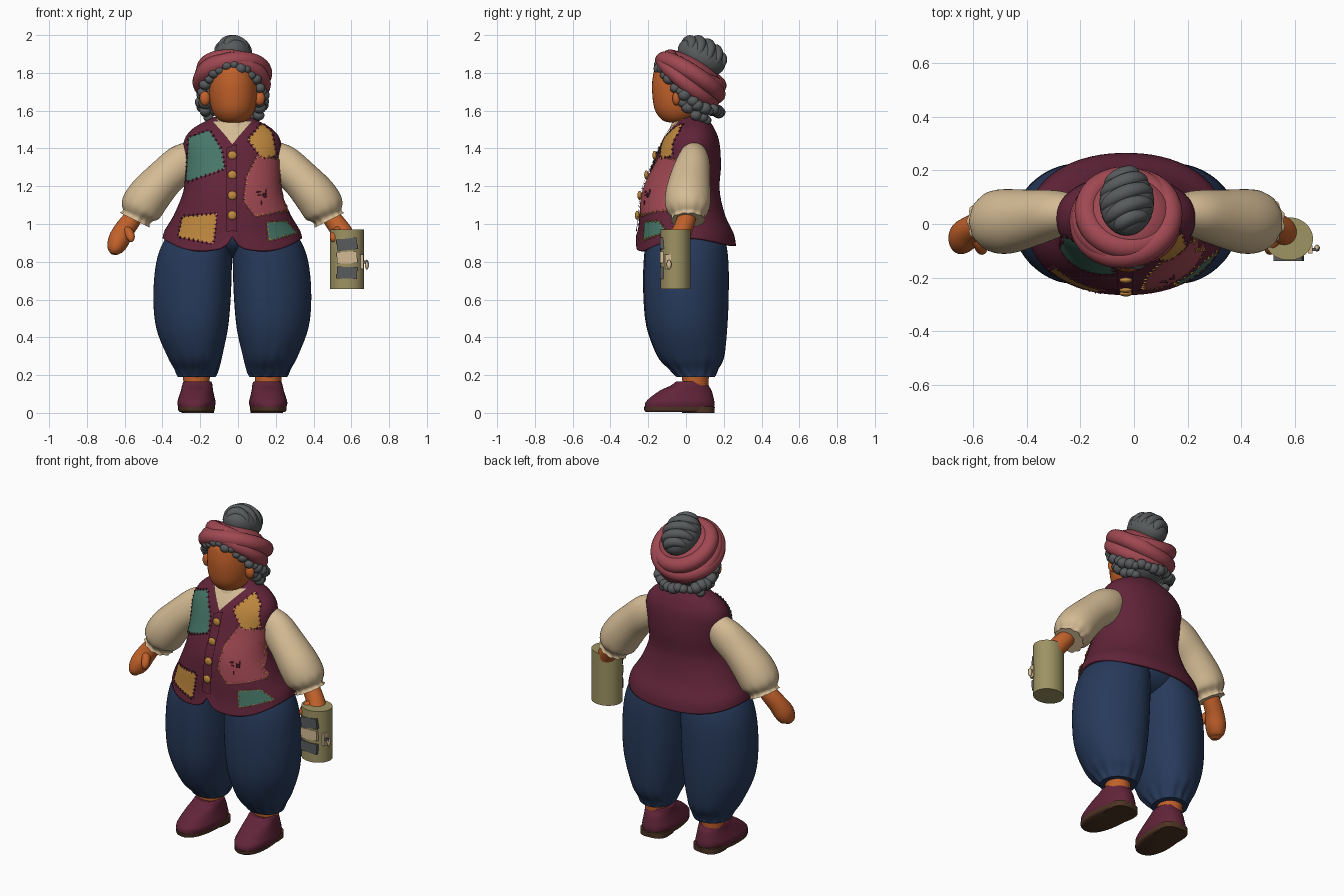
import bpy, bmesh, math, random
from mathutils import Vector, Matrix
from mathutils.bvhtree import BVHTree

if "Cube" in bpy.data.objects:
    bpy.data.objects.remove(bpy.data.objects["Cube"])
random.seed(4)
CX = -0.03  # body axis; the lantern shifts the figure sideways


def material(name, *rgb):
    lin = [((c / 255 + 0.055) / 1.055) ** 2.4 for c in rgb] + [1]
    m = bpy.data.materials.new(name)
    m.use_nodes = True
    m.diffuse_color = lin
    m.node_tree.nodes["Principled BSDF"].inputs["Base Color"].default_value = lin
    return m


skin = material("skin", 194, 97, 42)
maroon = material("maroon", 97, 36, 57)
navy = material("navy", 39, 58, 91)
cream = material("cream", 212, 187, 148)
rose = material("rose", 160, 72, 82)
grey = material("grey", 88, 91, 92)
teal = material("teal", 70, 118, 103)
mustard = material("mustard", 192, 137, 62)
olive = material("olive", 158, 147, 100)
brown = material("sole_brown", 78, 52, 36)


def finish(bm, name, mat, angle=45):
    bmesh.ops.recalc_face_normals(bm, faces=bm.faces)
    me = bpy.data.meshes.new(name)
    bm.to_mesh(me)
    bm.free()
    me.materials.append(mat)
    me.shade_smooth()
    me.set_sharp_from_angle(angle=math.radians(angle))
    ob = bpy.data.objects.new(name, me)
    bpy.context.collection.objects.link(ob)
    return ob


def smooth_path(pts, steps=5):
    out = []
    for i in range(len(pts) - 1):
        p0, p1, p2, p3 = (pts[max(0, min(len(pts) - 1, i + k))] for k in (-1, 0, 1, 2))
        for s in range(steps):
            t = s / steps
            out.append([0.5 * (2 * b + (c - a) * t + (2 * a - 5 * b + 4 * c - d) * t * t
                               + (3 * b - a - 3 * c + d) * t ** 3)
                        for a, b, c, d in zip(p0, p1, p2, p3)])
    return out + [list(pts[-1])]


def loft(name, pts, mat, n=40, flat=True, power=2, ripple=None, caps=True, deform=None):
    """Skin rings (x, y, z, radius_a, radius_b); flat rings stay horizontal."""
    path = smooth_path(pts)
    bm, rings = bmesh.new(), []
    for i, (x, y, z, ra, rb) in enumerate(path):
        a, b = Vector((1, 0, 0)), Vector((0, 1, 0))
        if not flat:
            t = Vector(path[min(i + 1, len(path) - 1)][:3]) - Vector(path[max(i - 1, 0)][:3])
            a = b.cross(t).normalized()
            b = t.cross(a).normalized()
        ring = []
        for k in range(n):
            u = math.tau * k / n
            c, s = math.cos(u), math.sin(u)
            r = (abs(c) ** power + abs(s) ** power) ** (-1 / power)
            if ripple:
                r *= ripple(u, i / (len(path) - 1))
            co = Vector((x, y, z)) + a * ra * c * r + b * rb * s * r
            ring.append(bm.verts.new(deform(co) if deform else co))
        rings.append(ring)
    for r0, r1 in zip(rings, rings[1:]):
        for k in range(n):
            bm.faces.new((r0[k], r0[k - 1], r1[k - 1], r1[k]))
    if caps:
        bm.faces.new(rings[0])
        bm.faces.new(rings[-1])
    return finish(bm, name, mat)


def blobs(name, items, mat, seg=20):
    """One mesh of ellipsoids: (centre, radii, tilt about x)."""
    bm = bmesh.new()
    for c, r, tilt in items:
        m = Matrix.Translation(c) @ Matrix.Rotation(tilt, 4, "X") @ Matrix.Diagonal((*r, 1))
        bmesh.ops.create_uvsphere(bm, u_segments=seg, v_segments=seg * 2 // 3, radius=1, matrix=m)
    return finish(bm, name, mat)


def box(name, loc, size, mat, roll=0):
    bm = bmesh.new()
    m = Matrix.Translation(loc) @ Matrix.Rotation(roll, 4, "Y") @ Matrix.Diagonal((*size, 1))
    bmesh.ops.create_cube(bm, size=1, matrix=m)
    return finish(bm, name, mat, 30)


# Vest: flared hem with a small notch where the front panels meet
def hem(co):
    w = max(0, min(1, (1.08 - co.z) / 0.19))
    d = abs(co.x - CX) / 0.37
    if co.y < 0:
        co.z += w * (0.05 * max(0, 1 - d / 0.17) ** 2 - 0.03 * math.sin(math.pi * min(d, 1)))
    co.z += w * 0.04 * d ** 4
    return co


vest = loft("vest", [(CX, y, z, a, b) for z, y, a, b in (
    (.885, 0, .37, .265), (.95, 0, .355, .252), (1.05, -.02, .308, .226), (1.18, -.025, .258, .203),
    (1.31, .005, .252, .18), (1.43, .025, .258, .152), (1.5, .035, .215, .118),
    (1.55, .04, .13, .08), (1.575, .04, .07, .05))], maroon, n=72, power=2.15, caps=False, deform=hem)
bm = bmesh.new()
bm.from_mesh(vest.data)
vest_tree = BVHTree.FromBMesh(bm)
bm.free()
shell = vest.modifiers.new("cloth", "SOLIDIFY")
shell.thickness, shell.offset = 0.015, -1


def on_vest(x, z, lift):
    hit, normal = vest_tree.ray_cast(Vector((x, -1, z)), Vector((0, 1, 0)))[:2]
    if hit is None:
        hit, normal = vest_tree.find_nearest(Vector((x, -0.1, z)))[:2]
    if normal.y > 0:
        normal = -normal
    return hit + normal * lift, normal


def patch(name, outline, mat, thread=None, lift=0.007):
    bm = bmesh.new()
    bm.faces.new([bm.verts.new((x, 0, z)) for x, z in outline])
    bmesh.ops.triangulate(bm, faces=bm.faces)
    for _ in range(4):
        bmesh.ops.subdivide_edges(bm, edges=bm.edges, cuts=1, use_grid_fill=True)
    for v in bm.verts:
        v.co = on_vest(v.co.x, v.co.z, lift)[0]
    finish(bm, name, mat, 80)
    if thread is None:
        return
    # Short stitches crossing the patch border
    bm = bmesh.new()
    for p, q in zip(outline, outline[1:] + outline[:1]):
        p, q = Vector(p), Vector(q)
        count = max(2, int((q - p).length / 0.022))
        for i in range(count):
            x, z = p.lerp(q, (i + 0.5) / count)
            co, normal = on_vest(x, z, lift)
            ang = -math.atan2(q.y - p.y, q.x - p.x) + random.uniform(-.4, .4)
            m = (Matrix.Translation(co) @ Vector((0, -1, 0)).rotation_difference(normal).to_matrix().to_4x4()
                 @ Matrix.Rotation(ang, 4, "Y") @ Matrix.Diagonal((.006, .006, .014, 1)))
            bmesh.ops.create_cube(bm, size=1, matrix=m)
    finish(bm, name + "_stitches", thread)


patch("chest_patch_teal", [(-.258, 1.455), (-.15, 1.495), (-.085, 1.39), (-.07, 1.29), (-.27, 1.22)], teal, maroon)
patch("chest_patch_mustard", [(.05, 1.445), (.125, 1.53), (.178, 1.48), (.2, 1.36), (.125, 1.345)], mustard, maroon)
patch("side_patch_rose", [(.1, 1.36), (.045, 1.25), (.03, 1.12), (.09, 1.04), (.28, 1.075), (.218, 1.2), (.215, 1.34)],
      rose, mustard)
patch("hem_patch_teal", [(.15, 1.01), (.25, 1.015), (.31, .95), (.16, .91)], teal, mustard)
patch("hem_patch_mustard", [(-.29, 1.04), (-.11, 1.055), (-.13, .895), (-.315, .93)], mustard, maroon)
patch("blouse_front", [(-.135, 1.54), (.075, 1.54), (-.03, 1.42)], cream)
patch("placket", [(-.06, 1.4), (-.005, 1.42), (-.005, .96), (-.06, .96)], maroon, lift=0.009)
blobs("buttons", [(on_vest(CX, z, .011)[0], (.024, .012, .024), 0) for z in (1.36, 1.255, 1.15, 1.045)], mustard)
blobs("cross_stitches", [(on_vest(.12 + random.uniform(-.03, .03), 1.14 + random.uniform(-.035, .035), .009)[0],
                          (.003 + .01 * (i % 2), .004, .013 - .01 * (i % 2)), 0) for i in range(10)], maroon, 8)


# Trousers, legs, shoes and arms, built once per side
def gathers(u, s):
    crease = 0.02 * math.exp(-((u - 1.5 * math.pi) / 0.09) ** 2)
    return 1 + 0.06 * math.cos(13 * u) * max(0, 1 - s / 0.35) * min(1, s * 12) - crease


def slim_hips(co):
    outward = (abs(co.x - CX) - 0.2) / 0.2
    co.y *= 1 - 0.14 * max(-1, min(1, outward))
    return co


def cuff_folds(u, s):
    return 1 + 0.05 * math.cos(11 * u) * max(0, s - 0.6) / 0.4


for side, label in ((1, "left"), (-1, "right")):
    def at(x):
        return CX + side * x
    loft(label + "_trouser_leg", [(at(x), y, z, a, b) for x, y, z, a, b in (
        (.19, .05, .19, .1, .1), (.19, .04, .23, .115, .125), (.2, .025, .3, .145, .175),
        (.213, .005, .45, .19, .213), (.213, 0, .62, .205, .225), (.202, 0, .8, .2, .222),
        (.178, 0, .92, .178, .2), (.15, 0, 1.02, .12, .14))], navy, n=64, power=2.12, ripple=gathers,
        deform=slim_hips)
    loft(label + "_ankle", [(at(.19), .05, z, r, r) for z, r in ((.08, .07), (.14, .068), (.24, .075))], skin)
    shoe = [loft(label + "_shoe", [(0, y, z, a, b) for y, z, a, b in (
                (0, .025, .094, .184), (.003, .055, .1, .183), (.015, .085, .093, .165), (.035, .12, .084, .135),
                (.055, .145, .08, .1), (.065, .165, .073, .082), (.065, .16, .055, .06))], maroon, power=2.3),
            loft(label + "_sole", [(0, 0, z, a, b) for z, a, b in (
                (.004, .085, .178), (.012, .094, .186), (.03, .096, .188))], brown, power=2.3),
            loft(label + "_heel", [(0, .1, z, .085, .085) for z in (0, .015, .035)], brown, power=3),
            blobs(label + "_shoe_strap", [((0, -.035, .122), (.072, .03, .018), .35)], maroon)]
    for ob in shoe:
        ob.location = (at(.19), -.035, 0)
        ob.rotation_euler.z = side * 0.08
    loft(label + "_sleeve", [(at(x), y, z, a, b) for x, y, z, a, b in (
        (.185, .04, 1.38, .07, .065), (.262, .038, 1.325, .1, .088), (.355, .022, 1.245, .102, .106),
        (.44, .01, 1.15, .113, .12), (.485, .01, 1.08, .11, .114), (.505, .01, 1.04, .08, .085),
        (.515, .01, 1.02, .085, .09))],
        cream, n=56, flat=False, ripple=cuff_folds)
    loft(label + "_hand", [(at(x), y, z, a, b) for x, y, z, a, b in (
        (.49, .01, 1.08, .045, .05), (.535, 0, 1.02, .05, .05), (.575, -.02, .965, .054, .052),
        (.603, -.045, .91, .056, .06), (.62, -.065, .865, .042, .05), (.625, -.07, .84, .018, .024))],
        skin, flat=False)
    loft(label + "_thumb", [(at(x), y, z, r, r) for x, y, z, r in (
        (.575, -.03, .98, .02), (.548, -.07, .955, .024), (.537, -.095, .925, .021), (.537, -.1, .905, .008))],
        skin, n=16, flat=False)
blobs("trouser_seat", [((CX, .01, .94), (.26, .18, .12), 0)], navy, 32)

# Neck, head and ears
loft("neck", [(CX, y, z, .075, .075) for y, z in ((.02, 1.48), (.01, 1.56), (0, 1.65))], skin)
loft("collar", [(CX, .02, z, r, r * .95) for z, r in ((1.5, .115), (1.535, .1), (1.56, .088))], cream,
     ripple=lambda u, s: 1 + .03 * s * math.cos(14 * u))
loft("head", [(CX + .005, y, z, a, b) for y, z, a, b in (
    (-.05, 1.537, .03, .035), (-.045, 1.55, .075, .08), (-.035, 1.6, .112, .128), (-.03, 1.68, .128, .148),
    (-.025, 1.77, .125, .152), (-.015, 1.84, .105, .135), (0, 1.88, .02, .03))], skin)
blobs("ears", [((CX + s * .145, -.05, 1.665), (.028, .022, .038), 0) for s in (1, -1)], skin)

# Curly hair under the scarf; the extra row frames the jaw
curls = [((CX, .045, 1.7), (.15, .125, .13), 0)]
for row, count in ((0, 30), (1, 24)):
    for i in range(count):
        a = math.tau * (i + random.uniform(-.25, .25)) / count
        c = math.cos(a)
        if row and not -0.7 < c < 0.3:
            continue
        r = random.uniform(.026, .038)
        curls.append(((CX + (.165 - row * .02) * math.sin(a), .015 - (.158 - row * .02) * c,
                       1.66 + .12 * c + .058 * c * c - row * .05 + random.uniform(-.008, .008)), (r, r, r * .9), 0))
blobs("curly_hair", curls, grey, 14)

# Head scarf: tilted cap with crossing wrapped folds
TILT = -0.57
axis = Matrix.Translation((CX, .022, 1.775)) @ Matrix.Rotation(TILT, 4, "X")
blobs("scarf_cap", [(axis @ Vector((0, 0, .02)), (.175, .17, .095), TILT)], rose, 32)
for name, major, minor, up, roll, lean in (("low", .163, .042, -.022, .1, -.12), ("mid", .167, .046, .0, -.16, 0),
                                           ("high", .147, .045, .036, .1, .05)):
    bpy.ops.mesh.primitive_torus_add(major_segments=56, minor_segments=18, major_radius=major, minor_radius=minor)
    fold = bpy.context.object
    fold.name = "scarf_fold_" + name
    fold.matrix_world = (axis @ Matrix.Translation((0, 0, up)) @ Matrix.Rotation(lean, 4, "X")
                         @ Matrix.Rotation(roll, 4, "Y"))
    fold.data.materials.append(rose)
    fold.data.shade_smooth()

# Hair bun wound from thick strands that follow a rounded core
bun = Matrix.Translation((CX + .003, .082, 1.885)) @ Matrix.Rotation(-.5, 4, "X")
blobs("bun_core", [(bun.translation, (.102, .135, .088), -.5)], grey, 28)
for j in range(5):
    pts = []
    for i in range(9):
        t = math.pi * (i / 8 - 0.5)
        w = -.95 + .475 * j + .3 * math.sin(t)
        w = max(-1.25, min(1.25, w))
        p = bun @ Vector((.088 * math.sin(t) * math.cos(w), .118 * math.sin(w), .076 * math.cos(t) * math.cos(w)))
        thick = .014 + .016 * math.cos(t)
        pts.append((*p, thick, thick))
    loft("bun_strand", pts, grey, n=14, flat=False)

# Lantern with front panels and a side latch
LX, LY = .577, -.055
loft("lantern", [(LX, LY, z, .09, .08) for z in (.655, .97)], olive, n=48)
for name, z, mat, roll in (("upper", .892, grey, -.12), ("middle", .822, cream, -.05), ("lower", .742, grey, .03)):
    box("lantern_%s_panel" % name, (LX, LY - .069, z), (.108, .026, .062), mat, roll)
box("lantern_latch_plate", (LX + .08, LY - .04, .8), (.016, .03, .075), cream)
box("lantern_latch_bar", (LX + .095, LY - .04, .8), (.03, .012, .016), grey)
blobs("lantern_latch_knob", [((LX + .105, LY - .035, .785), (.011, .013, .026), 0)], cream, 12)
